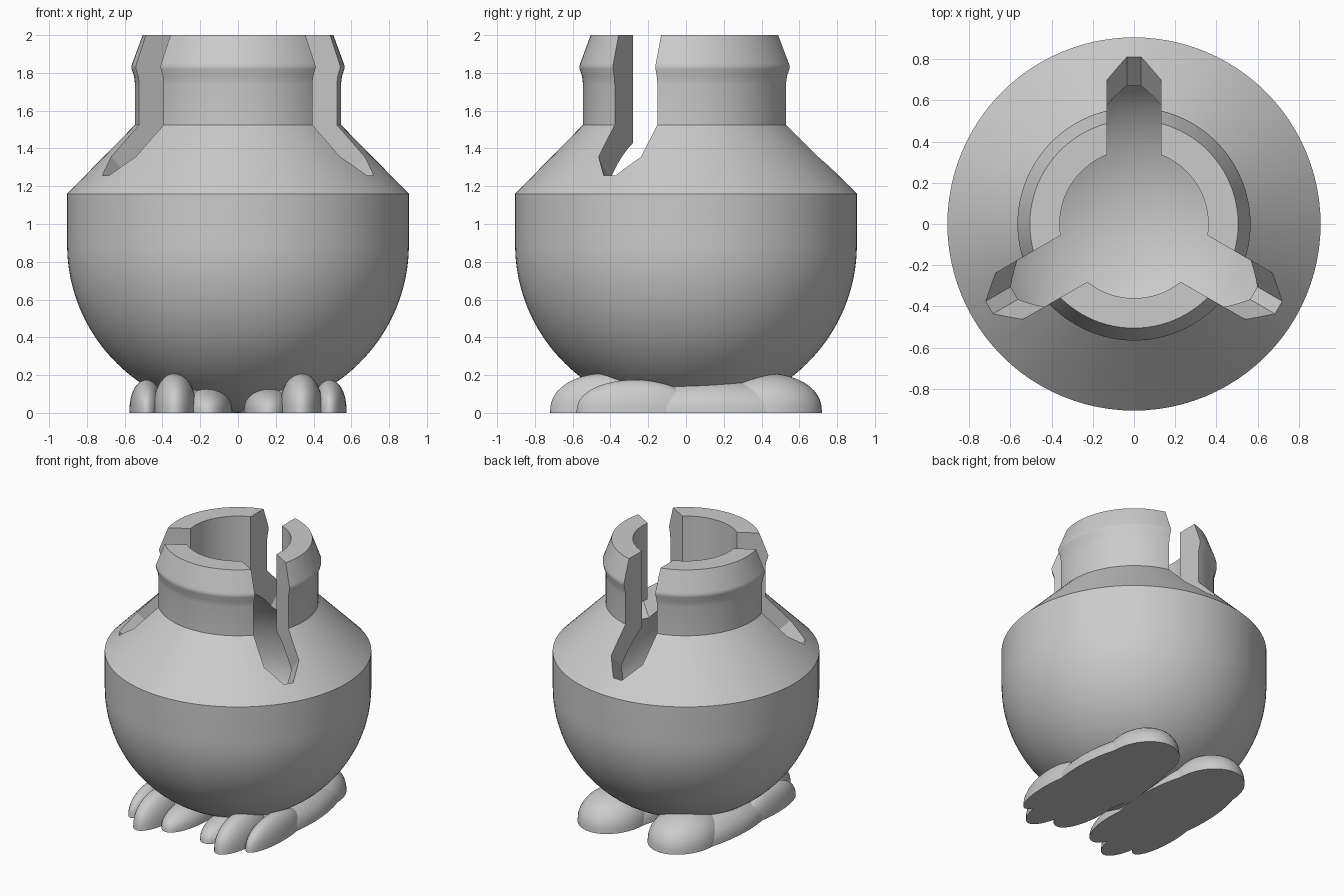
import bpy, bmesh, math
from mathutils import Matrix

if "Cube" in bpy.data.objects:
    bpy.data.objects.remove(bpy.data.objects["Cube"])

grey = bpy.data.materials.new("light grey")
grey.diffuse_color = (0.6, 0.6, 0.6, 1)
grey.use_nodes = True
grey.node_tree.nodes["Principled BSDF"].inputs["Base Color"].default_value = grey.diffuse_color


def make_object(name, bm):
    bmesh.ops.recalc_face_normals(bm, faces=bm.faces[:])
    me = bpy.data.meshes.new(name)
    bm.to_mesh(me)
    bm.free()
    me.materials.append(grey)
    ob = bpy.data.objects.new(name, me)
    bpy.context.collection.objects.link(ob)
    return ob


def smooth(ob, degrees=30):
    bpy.ops.object.select_all(action='DESELECT')
    ob.select_set(True)
    bpy.context.view_layer.objects.active = ob
    bpy.ops.object.shade_smooth_by_angle(angle=math.radians(degrees))


def arc(r, h, cz, a0, a1, n):
    """Points (radius, z) on an ellipse, angles in degrees from horizontal."""
    out = []
    for i in range(n + 1):
        a = math.radians(a0 + (a1 - a0) * i / n)
        out.append((max(r * math.cos(a), 0.0), cz + h * math.sin(a)))
    return out


# Hollow pot: outer bowl, shoulder, flared neck, bore and round cavity
profile = arc(0.905, 0.89, 0.89, -90, 0, 24)
profile += [(0.905, 1.16), (0.545, 1.525), (0.545, 1.74), (0.55, 1.78),
            (0.563, 1.82), (0.565, 1.835), (0.56, 1.85), (0.505, 2.0), (0.36, 2.0)]
top = math.degrees(math.acos(0.36 / 0.76))
profile += arc(0.76, 0.76, 0.76, top, 0, 14)
profile += arc(0.76, 0.60, 0.76, 0, -90, 18)[1:]

bm = bmesh.new()
vs = [bm.verts.new((r, 0, z)) for r, z in profile]
es = [bm.edges.new(p) for p in zip(vs, vs[1:])]
bmesh.ops.spin(bm, geom=vs + es, cent=(0, 0, 0), axis=(0, 0, 1),
               angle=2 * math.pi, steps=96)
bmesh.ops.remove_doubles(bm, verts=bm.verts[:], dist=1e-4)
pot = make_object("pot_body", bm)

# Three slots with a chamfered floor, sloping square to the shoulder
cutters = []
for k in range(3):
    bm = bmesh.new()
    rings = []
    for t in (0.02, 1.1):
        pts = [(-0.13, t + 0.656), (-0.035, t + 0.446), (0.035, t + 0.446),
               (0.13, t + 0.656), (0.13, 2.3), (-0.13, 2.3)]
        rings.append([bm.verts.new((x, t, z)) for x, z in pts])
    a, b = rings
    bm.faces.new(a)
    bm.faces.new(b[::-1])
    for i in range(6):
        j = (i + 1) % 6
        bm.faces.new((a[i], a[j], b[j], b[i]))
    bm.transform(Matrix.Rotation(math.radians(120 * k), 4, 'Z'))
    cut = make_object("slot_cutter", bm)
    cut.hide_render = True
    cutters.append(cut)
    mod = pot.modifiers.new("slot", 'BOOLEAN')
    mod.operation = 'DIFFERENCE'
    mod.solver = 'EXACT'
    mod.object = cut

deps = bpy.context.evaluated_depsgraph_get()
cut_mesh = bpy.data.meshes.new_from_object(pot.evaluated_get(deps))
pot.modifiers.clear()
pot.data = cut_mesh
for c in cutters:
    bpy.data.objects.remove(c)
smooth(pot)


# Feet: flat-bottomed blunt domes, mirrored left and right
def dome(bm, center, radii):
    part = bmesh.new()
    bmesh.ops.create_uvsphere(part, u_segments=40, v_segments=24, radius=1)
    cut = bmesh.ops.bisect_plane(part, geom=part.verts[:] + part.edges[:] + part.faces[:],
                                 plane_co=(0, 0, 0), plane_no=(0, 0, 1),
                                 clear_inner=True, dist=1e-4)
    bmesh.ops.holes_fill(part, edges=[e for e in part.edges if e.is_boundary], sides=0)
    for v in part.verts:
        v.co.z = max(v.co.z, 0) ** 0.85
        v.co = [c + r * p for c, r, p in zip(center, radii, v.co)]
    me = bpy.data.meshes.new("tmp")
    part.to_mesh(me)
    part.free()
    bm.from_mesh(me)
    bpy.data.meshes.remove(me)


for name, s in (("right_foot", 1), ("left_foot", -1)):
    bm = bmesh.new()
    for center, radii in (
            ((0.29, 0.08, 0), (0.285, 0.61, 0.19)),     # sole
            ((0.29, 0.42, 0), (0.235, 0.30, 0.21)),     # heel
            ((0.335, -0.42, 0), (0.115, 0.30, 0.21)),   # middle toe
            ((0.485, -0.27, 0), (0.09, 0.31, 0.175)),   # outer toe
            ((0.16, -0.30, 0), (0.13, 0.33, 0.135))):   # inner toe
        dome(bm, (center[0] * s, center[1], 0), radii)
    smooth(make_object(name, bm), 40)
